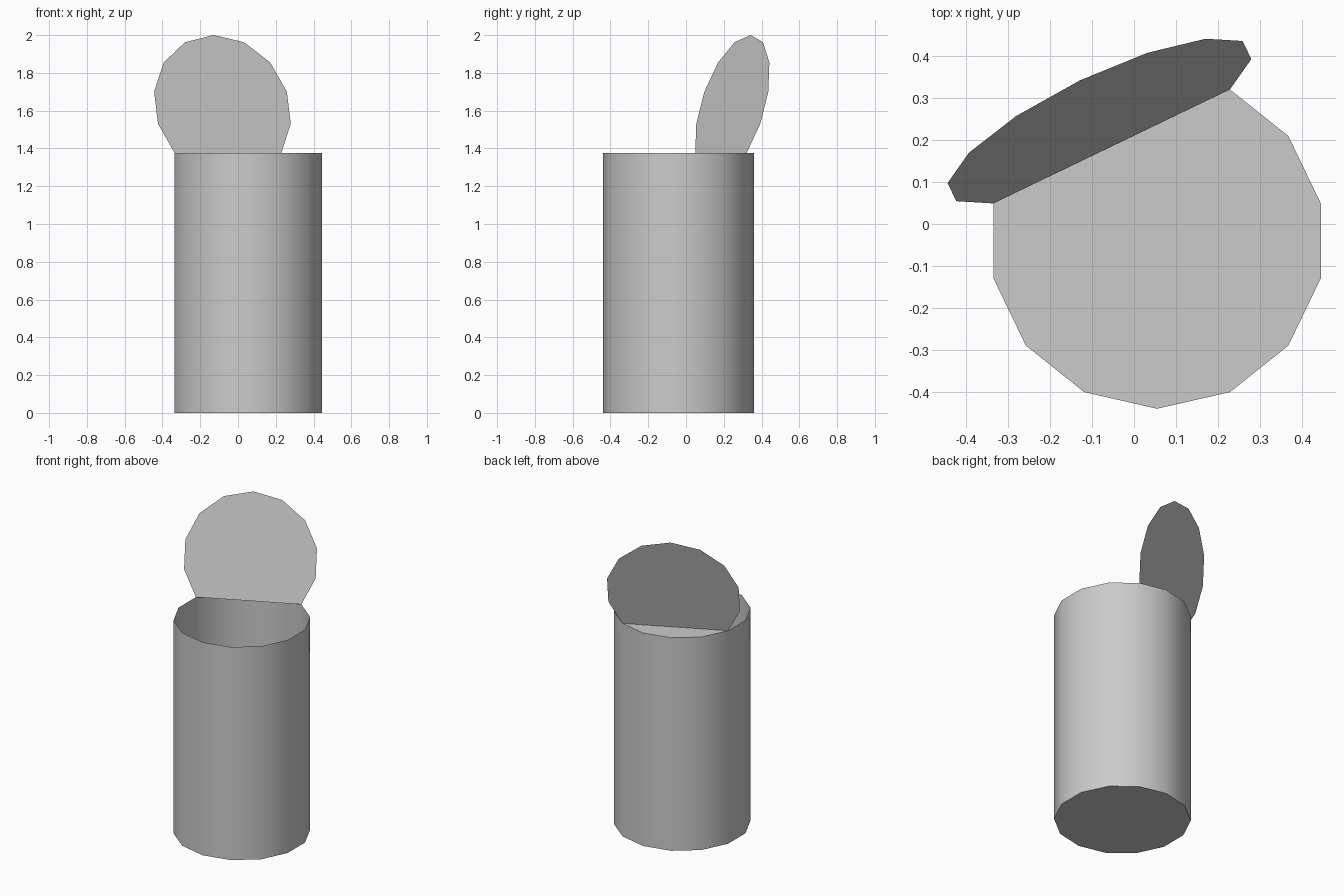
import bpy, bmesh, math
from mathutils import Matrix, Vector

old = bpy.data.objects.get("Cube")
if old:
    bpy.data.objects.remove(old, do_unlink=True)

SIDES, RADIUS, HEIGHT = 14, 0.4, 1.375
CENTRE = Vector((0.055, -0.04, 0))

grey = bpy.data.materials.new("plain grey")
grey.use_nodes = True
colour = (0.6, 0.6, 0.6, 1)
grey.diffuse_color = colour
grey.node_tree.nodes["Principled BSDF"].inputs["Base Color"].default_value = colour


def rim(k, z):
    """Corner k of the can, counted from the front."""
    a = math.tau * k / SIDES - math.pi / 2
    return CENTRE + Vector((RADIUS * math.cos(a), RADIUS * math.sin(a), z))


def add_part(name, polygons):
    bm = bmesh.new()
    for poly in polygons:
        bm.faces.new([bm.verts.new(p) for p in poly])
    bmesh.ops.remove_doubles(bm, verts=bm.verts, dist=0.0001)
    mesh = bpy.data.meshes.new(name)
    bm.to_mesh(mesh)
    bm.free()
    mesh.materials.append(grey)
    obj = bpy.data.objects.new(name, mesh)
    bpy.context.collection.objects.link(obj)
    return obj


# Open can: side walls and floor
walls = [[rim(k, 0), rim(k + 1, 0), rim(k + 1, HEIGHT), rim(k, HEIGHT)]
         for k in range(SIDES)]
floor = [rim(k, 0) for k in reversed(range(SIDES))]
can = add_part("can_body", walls + [floor])
bpy.ops.object.select_all(action='DESELECT')
can.select_set(True)
bpy.context.view_layer.objects.active = can
bpy.ops.object.shade_smooth_by_angle(angle=math.radians(30))

# Part of the top that stays in place behind the fold
FOLD_A, FOLD_B = 6, 10
add_part("fixed_top", [[rim(k, HEIGHT) for k in range(FOLD_A, FOLD_B + 1)]])

# Rest of the top, folded open about the line between two rim corners
start, end = rim(FOLD_A, HEIGHT), rim(FOLD_B, HEIGHT)
fold = (Matrix.Translation(start)
        @ Matrix.Rotation(math.radians(105.6), 4, end - start)
        @ Matrix.Translation(-start))
add_part("open_lid", [[fold @ rim(k, HEIGHT)
                       for k in range(FOLD_B, FOLD_A + SIDES + 1)]])
